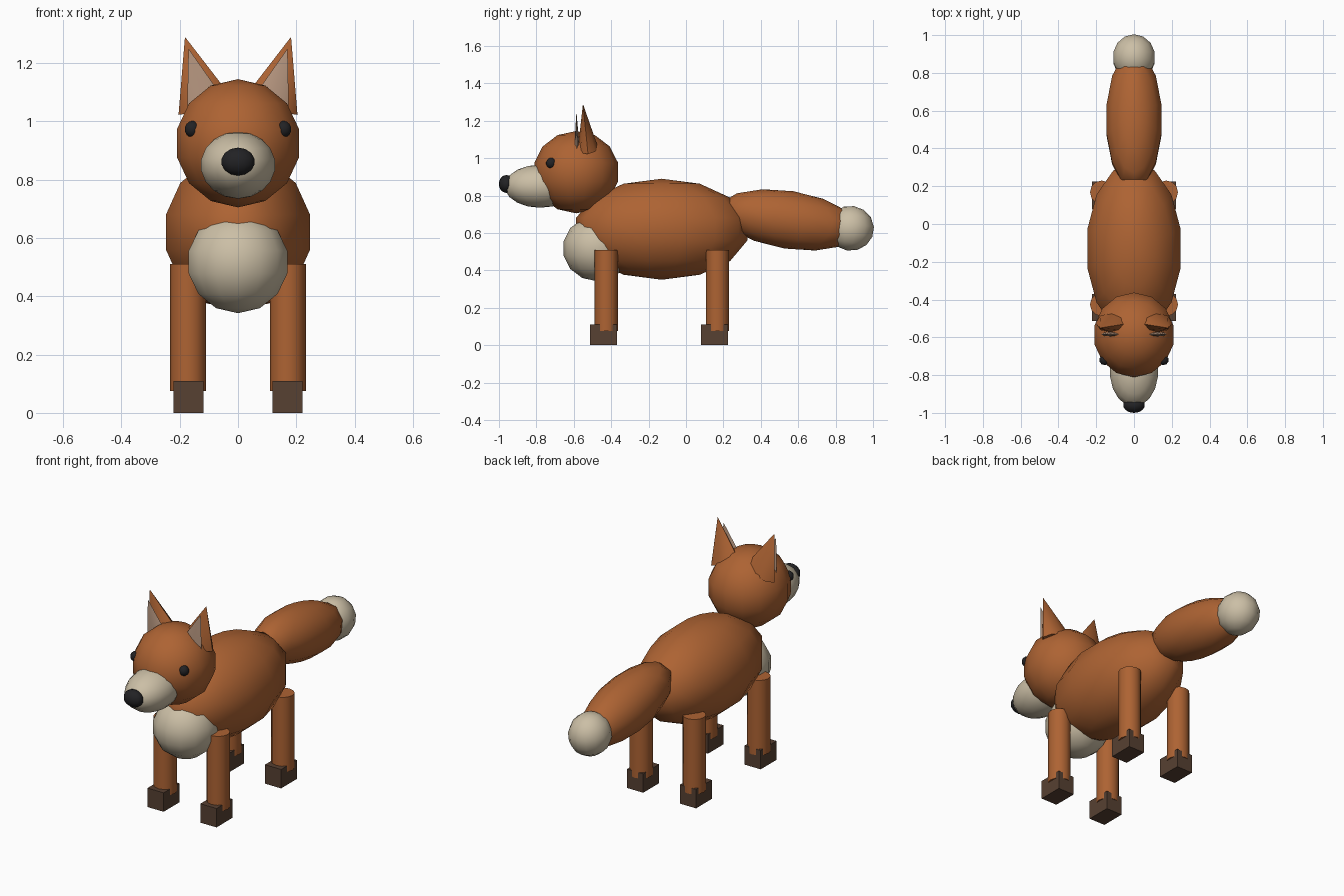
import bpy, math
from mathutils import Vector

if "Cube" in bpy.data.objects:
    bpy.data.objects.remove(bpy.data.objects["Cube"])


def material(name, rgb):
    m = bpy.data.materials.new(name)
    m.diffuse_color = (*rgb, 1)
    m.use_nodes = True
    m.node_tree.nodes["Principled BSDF"].inputs["Base Color"].default_value = m.diffuse_color
    return m


FUR = material("russet fur", (0.42, 0.125, 0.033))
CREAM = material("cream fur", (0.60, 0.52, 0.38))
PAW = material("dark brown paw", (0.095, 0.052, 0.032))
BLACK = material("black", (0.016, 0.016, 0.018))
INNER = material("inner ear pink", (0.46, 0.30, 0.21))


def finish(name, mat, scale=(1, 1, 1), rot=(0, 0, 0), smooth=60):
    ob = bpy.context.object
    ob.name = ob.data.name = name
    ob.scale = scale
    ob.rotation_euler = rot
    ob.data.materials.append(mat)
    bpy.ops.object.transform_apply(location=False, rotation=True, scale=True)
    if smooth:
        bpy.ops.object.shade_smooth_by_angle(angle=math.radians(smooth))
    return ob


def ball(name, loc, radii, mat, rot=(0, 0, 0), segs=14, rings=7):
    bpy.ops.mesh.primitive_uv_sphere_add(segments=segs, ring_count=rings, location=loc)
    return finish(name, mat, radii, rot)


def ear_cone(name, base, tip, wide, thin, mat, sides):
    # flattened cone whose axis runs from base centre to tip
    base, tip = Vector(base), Vector(tip)
    axis = tip - base
    bpy.ops.mesh.primitive_cone_add(vertices=sides, radius1=1, depth=1, location=(base + tip) / 2)
    lean = math.atan2(axis.x, axis.z)
    pitch = -math.asin(axis.y / axis.length)
    return finish(name, mat, (wide, thin, axis.length), (pitch, lean, 0))


# torso and chest
ball("body", (0, -0.13, 0.62), (0.26, 0.47, 0.27), FUR)
ball("chest", (0, -0.475, 0.517), (0.178, 0.184, 0.175), CREAM)

# head
ball("head", (0, -0.587, 0.925), (0.22, 0.23, 0.22), FUR)
ball("muzzle", (0, -0.78, 0.85), (0.13, 0.19, 0.115), CREAM, segs=18, rings=9)
ball("nose", (0, -0.96, 0.862), (0.059, 0.041, 0.048), BLACK)

for s, side in ((-1, "left"), (1, "right")):
    ball(side + "_eye", (s * 0.156, -0.72, 0.973), (0.028, 0.028, 0.029), BLACK, segs=10, rings=7)

    # ears
    ear_cone(side + "_ear", (s * 0.111, -0.524, 1.05), (s * 0.182, -0.551, 1.29),
             0.097, 0.055, FUR, 8)
    ear_cone(side + "_inner_ear", (s * 0.112, -0.583, 1.06), (s * 0.17, -0.586, 1.25),
             0.065, 0.014, INNER, 8)

    # legs and paws
    for end, y in (("front", -0.426), ("rear", 0.168)):
        bpy.ops.mesh.primitive_cylinder_add(vertices=12, radius=0.062, depth=0.435,
                                            location=(s * 0.171, y, 0.2925))
        finish(f"{end}_{side}_leg", FUR)
        bpy.ops.mesh.primitive_cube_add(size=1, location=(s * 0.17, y - 0.016, 0.055))
        finish(f"{end}_{side}_paw", PAW, (0.104, 0.145, 0.11), smooth=0)

# tail, drooping slightly toward its tip
droop = math.radians(-9)
ball("tail", (0, 0.55, 0.67), (0.152, 0.38, 0.155), FUR, (droop, 0, 0))
ball("tail_tip", (0, 0.88, 0.625), (0.115, 0.125, 0.12), CREAM, (droop, 0, 0))
